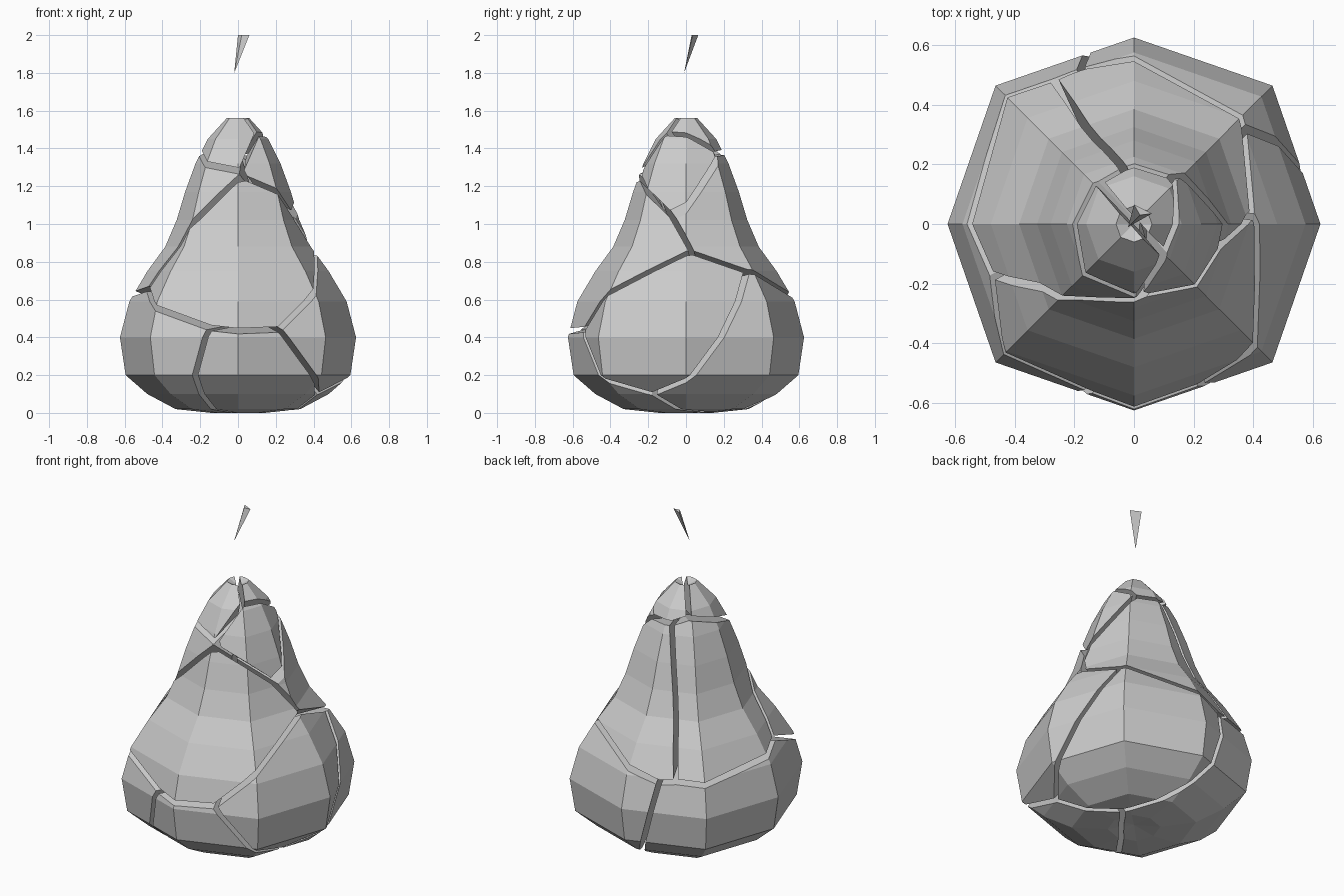
import bpy
import bmesh
import math
from mathutils import Vector

cube = bpy.data.objects.get("Cube")
if cube:
    bpy.data.objects.remove(cube, do_unlink=True)

SIDES = 8
GAP = 0.014   # half the width of a crack

# Single flat grey for every shard
grey = bpy.data.materials.new("Light Grey")
grey.use_nodes = True
colour = (0.6, 0.6, 0.6, 1)
grey.diffuse_color = colour
grey.node_tree.nodes["Principled BSDF"].inputs["Base Color"].default_value = colour

# Pear outline: radius, height
profile = [(0, .02), (.14, 0), (.33, .02), (.48, .1), (.595, .2), (.625, .4),
           (.575, .59), (.48, .75), (.385, .88), (.325, 1.02), (.28, 1.17),
           (.225, 1.32), (.16, 1.45), (.06, 1.56), (0, 1.53)]

# Centre of each shard; cracks run midway between neighbours
shards = {
    "front_shard": (.13, -.36, .94),
    "front_base_shard": (.1, -.18, .06),
    "right_base_shard": (-.04, -.07, .125),
    "left_belly_shard": (.51, -.09, .395),
    "back_belly_shard": (.35, .11, .23),
    "right_neck_shard": (-.1, .07, 1.19),
    "back_neck_shard": (.05, .135, 1.17),
    "left_neck_shard": (.25, -.01, 1.38),
    "front_tip_shard": (-.08, -.05, 1.55),
    "back_tip_shard": (.06, .08, 1.56),
}


def make_pear():
    """Eight-sided lathe, a little fuller on the diagonals."""
    bm = bmesh.new()
    rings = []
    for radius, z in profile:
        ring = []
        for i in range(SIDES):
            a = math.tau * i / SIDES
            r = radius * (1.05 if i % 2 else 1)
            ring.append(bm.verts.new((r * math.cos(a), r * math.sin(a), z)))
        rings.append(ring)
    for low, high in zip(rings, rings[1:]):
        for i in range(SIDES):
            j = (i + 1) % SIDES
            bm.faces.new((low[i], low[j], high[j], high[i]))
    bmesh.ops.remove_doubles(bm, verts=bm.verts, dist=0.0001)
    return bm


def add_object(name, bm):
    bmesh.ops.recalc_face_normals(bm, faces=bm.faces)
    mesh = bpy.data.meshes.new(name)
    bm.to_mesh(mesh)
    bm.free()
    mesh.materials.append(grey)
    obj = bpy.data.objects.new(name, mesh)
    bpy.context.collection.objects.link(obj)


# Cut a copy of the pear down to each shard and cap the cuts
for name, centre in shards.items():
    here = Vector(centre)
    bm = make_pear()
    for other_name, other in shards.items():
        if other_name == name:
            continue
        away = (Vector(other) - here).normalized()
        middle = (Vector(other) + here) / 2 - away * GAP
        bmesh.ops.bisect_plane(bm, geom=bm.verts[:] + bm.edges[:] + bm.faces[:],
                               dist=0.00001, plane_co=middle, plane_no=away,
                               clear_outer=True)
        rim = [e for e in bm.edges if e.is_boundary]
        if rim:
            bmesh.ops.holes_fill(bm, edges=rim, sides=0)
    add_object(name, bm)

# Loose sliver of the stem floating above
bm = bmesh.new()
tip = bm.verts.new((-.02, -.01, 1.8))
top = [bm.verts.new(p) for p in ((0, .065, 2), (.06, .035, 2), (.02, .03, 2))]
bm.faces.new(top)
for i in range(3):
    bm.faces.new((tip, top[i], top[(i + 1) % 3]))
add_object("stem_sliver", bm)
